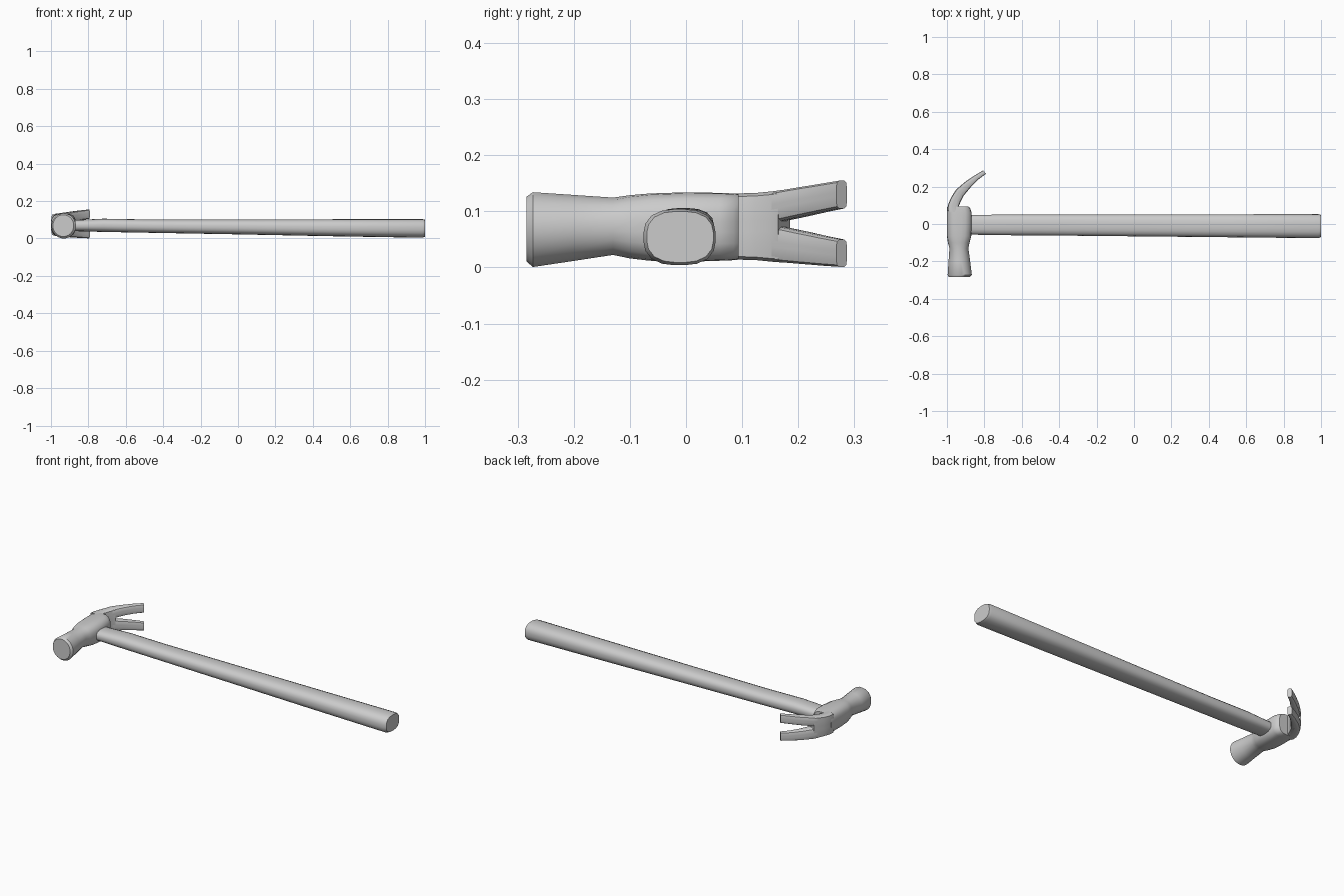
import bpy, bmesh, math
from mathutils import Vector

N = 20


def ring(center, u, v, ru, rv, power):
    """Superellipse ring: power 2 is round, higher is boxier."""
    c, u, v = Vector(center), Vector(u), Vector(v)
    pts = []
    for i in range(N):
        a = 2 * math.pi * (i + 0.5) / N
        ca, sa = math.cos(a), math.sin(a)
        k = (abs(ca) ** power + abs(sa) ** power) ** (-1 / power)
        pts.append(c + u * (ca * k * ru) + v * (sa * k * rv))
    return pts


def loft(name, rings, angle=40):
    bm = bmesh.new()
    rows = [[bm.verts.new(p) for p in r] for r in rings]
    for a, b in zip(rows, rows[1:]):
        for i in range(N):
            j = (i + 1) % N
            bm.faces.new((a[i], a[j], b[j], b[i]))
    bm.faces.new(rows[0][::-1])
    bm.faces.new(rows[-1])
    bmesh.ops.recalc_face_normals(bm, faces=bm.faces)
    me = bpy.data.meshes.new(name)
    bm.to_mesh(me)
    bm.free()
    ob = bpy.data.objects.new(name, me)
    bpy.context.collection.objects.link(ob)
    bpy.ops.object.select_all(action='DESELECT')
    ob.select_set(True)
    bpy.context.view_layer.objects.active = ob
    bpy.ops.object.shade_smooth_by_angle(angle=math.radians(angle))
    return ob


# Handle: x, y range, z range
handle = [
    (-0.92, -0.055, 0.048, 0.040, 0.098),
    (-0.82, -0.058, 0.049, 0.038, 0.101),
    (-0.72, -0.060, 0.050, 0.035, 0.106),
    (-0.50, -0.061, 0.050, 0.031, 0.102),
    (0.00, -0.066, 0.051, 0.022, 0.102),
    (0.50, -0.071, 0.052, 0.012, 0.103),
    (0.985, -0.076, 0.053, 0.004, 0.104),
    (1.00, -0.070, 0.049, 0.009, 0.100),
]
loft("handle", [ring((x, (a + b) / 2, (c + d) / 2), (0, 1, 0), (0, 0, 1),
                     (b - a) / 2, (d - c) / 2, 2.7) for x, a, b, c, d in handle])

# Striking face, neck and eye of the head: y, x range, z range, squareness
head = [
    (-0.284, -0.990, -0.878, 0.010, 0.127, 2),
    (-0.273, -0.997, -0.866, 0.000, 0.135, 2),
    (-0.200, -0.992, -0.875, 0.011, 0.130, 2),
    (-0.130, -0.987, -0.885, 0.022, 0.125, 2.2),
    (-0.100, -0.995, -0.879, 0.016, 0.129, 2.6),
    (-0.065, -1.000, -0.870, 0.012, 0.132, 3),
    (0.000, -1.000, -0.867, 0.010, 0.134, 3.4),
    (0.060, -1.000, -0.868, 0.012, 0.133, 3.6),
    (0.085, -0.999, -0.876, 0.013, 0.132, 3.6),
    (0.094, -0.998, -0.886, 0.014, 0.131, 3.6),
]
loft("head", [ring(((a + b) / 2, y, (c + d) / 2), (1, 0, 0), (0, 0, 1),
                   (b - a) / 2, (d - c) / 2, p) for y, a, b, c, d, p in head])


# Claw sections: outer point, inner point (x, y), z range
def claw_ring(ox, oy, ix, iy, z0, z1, power=4.5):
    o, i = Vector((ox, oy, 0)), Vector((ix, iy, 0))
    mid = (o + i) / 2
    mid.z = (z0 + z1) / 2
    return ring(mid, (i - o).normalized(), (0, 0, 1),
                (i - o).length / 2, (z1 - z0) / 2, power)


loft("claw_base", [claw_ring(*s, 7) for s in [
    (-0.998, 0.070, -0.930, 0.060, 0.014, 0.132),
    (-0.995, 0.100, -0.939, 0.090, 0.014, 0.132),
    (-0.981, 0.135, -0.926, 0.122, 0.013, 0.133),
    (-0.962, 0.168, -0.910, 0.152, 0.010, 0.136),
    (-0.950, 0.185, -0.900, 0.164, 0.009, 0.138),
]])

# Two splayed tines: path plus z range of each
path = [(-0.962, 0.168, -0.910, 0.152), (-0.950, 0.185, -0.900, 0.164),
        (-0.905, 0.224, -0.870, 0.200), (-0.855, 0.258, -0.832, 0.238),
        (-0.806, 0.287, -0.792, 0.268)]
spans = {
    "claw_tine_upper": [(0.080, 0.136), (0.083, 0.138), (0.091, 0.144),
                        (0.099, 0.150), (0.105, 0.155)],
    "claw_tine_lower": [(0.010, 0.074), (0.009, 0.072), (0.006, 0.064),
                        (0.003, 0.056), (0.001, 0.050)],
}
for name, zs in spans.items():
    loft(name, [claw_ring(*p, *z) for p, z in zip(path, zs)])
